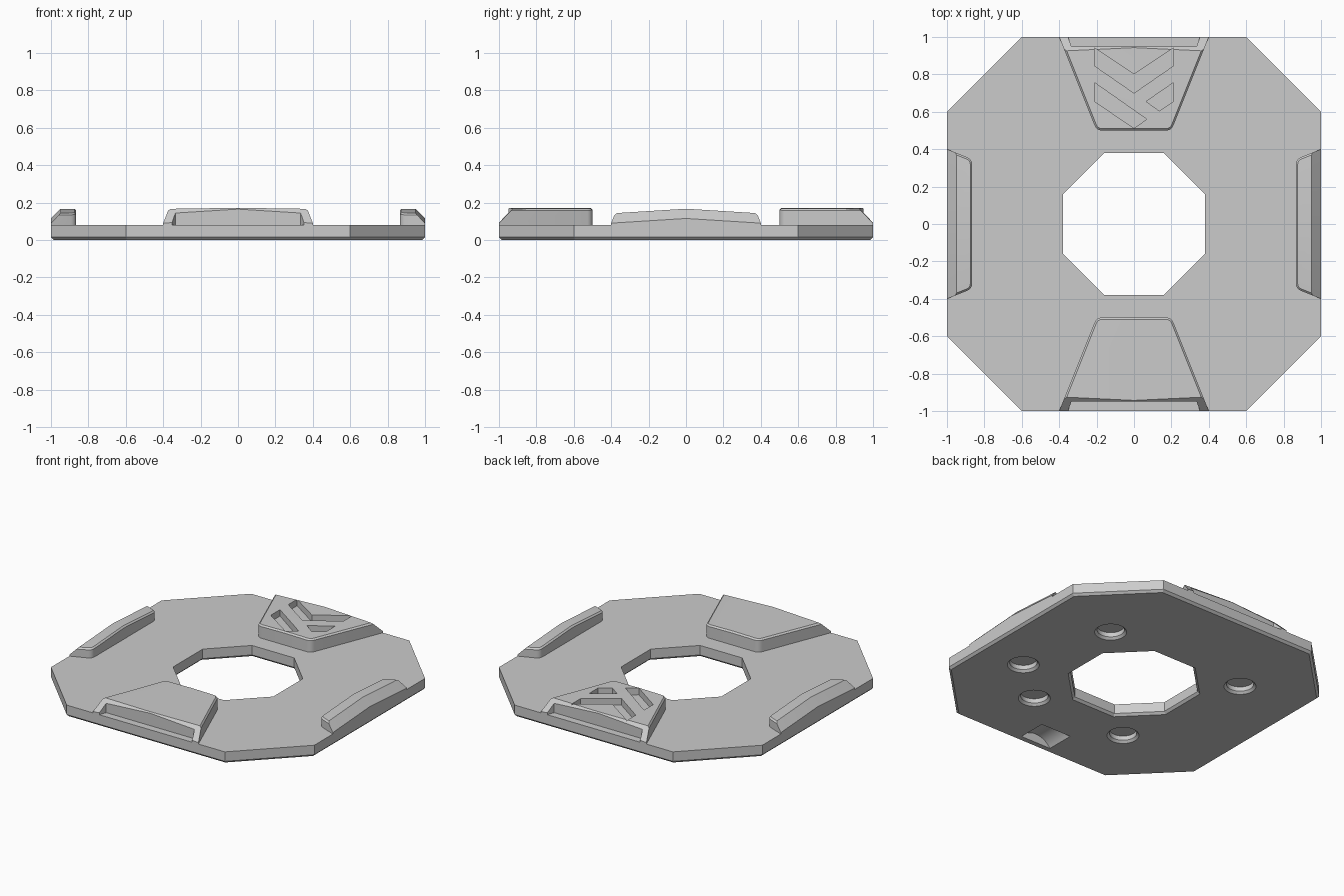
import bpy, bmesh, math
from mathutils import Vector, Matrix

if "Cube" in bpy.data.objects:
    bpy.data.objects.remove(bpy.data.objects["Cube"])

grey = bpy.data.materials.new("light_grey")
grey.diffuse_color = (0.6, 0.6, 0.6, 1)
grey.use_nodes = True
grey.node_tree.nodes["Principled BSDF"].inputs["Base Color"].default_value = grey.diffuse_color


def add_object(name, bm):
    bmesh.ops.recalc_face_normals(bm, faces=bm.faces)
    mesh = bpy.data.meshes.new(name)
    bm.to_mesh(mesh)
    bm.free()
    mesh.materials.append(grey)
    ob = bpy.data.objects.new(name, mesh)
    bpy.context.collection.objects.link(ob)
    return ob


def loft(rings):
    """Closed solid through matching rings of 3D points."""
    bm = bmesh.new()
    rows = [[bm.verts.new(p) for p in ring] for ring in rings]
    n = len(rows[0])
    for a, b in zip(rows, rows[1:]):
        for i in range(n):
            j = (i + 1) % n
            bm.faces.new((a[i], a[j], b[j], b[i]))
    bm.faces.new(rows[0])
    bm.faces.new(rows[-1])
    return bm


def prism(points, z0, z1):
    return loft([[(x, y, z) for x, y in points] for z in (z0, z1)])


def cut(ob, bm):
    """Subtract a solid from an object."""
    tool = add_object("cutter", bm)
    tool.hide_render = True
    mod = ob.modifiers.new("cut", 'BOOLEAN')
    mod.operation = 'DIFFERENCE'
    mod.solver = 'EXACT'
    mod.object = tool
    bpy.context.view_layer.objects.active = ob
    bpy.ops.object.modifier_apply(modifier=mod.name)
    bpy.data.objects.remove(tool, do_unlink=True)


def octagon(a, b, z):
    return [(x, y, z) for x, y in ((a, b), (b, a), (-b, a), (-a, b),
                                   (-a, -b), (-b, -a), (b, -a), (a, -b))]


def circle(cx, cy, r, z, n=32):
    return [(cx + r * math.cos(math.tau * i / n),
             cy + r * math.sin(math.tau * i / n), z) for i in range(n)]


# Base plate with a chamfered lower rim and an octagonal opening
plate = add_object("base_plate", loft([octagon(0.985, 0.594, 0),
                                       octagon(1, 0.6, 0.015),
                                       octagon(1, 0.6, 0.08)]))
cut(plate, loft([octagon(0.405, 0.17, -0.01), octagon(0.38, 0.16, 0.015),
                 octagon(0.38, 0.16, 0.12)]))

# Round sockets in the underside
for cx, cy in ((0.525, 0.4), (-0.525, 0.4), (0.36, -0.535),
               (-0.36, -0.535), (0.68, -0.26)):
    cut(plate, loft([circle(cx, cy, 0.11, -0.01), circle(cx, cy, 0.085, 0.015),
                     circle(cx, cy, 0.085, 0.045)]))

# Arched groove in the underside near the front
half, depth = 0.115, 0.06
rad = (half ** 2 + depth ** 2) / (2 * depth)
ang = math.asin(half / rad)
arch = [(-half, -0.02)] + [
    (rad * math.sin(t), depth - rad + rad * math.cos(t))
    for t in [ang * (i / 8 - 1) for i in range(17)]] + [(half, -0.02)]
cut(plate, loft([[(x, y, z) for x, z in arch] for y in (-0.95, -0.755)]))


def make_pad(name, inner_y, top, crown, turn):
    """Tapered raised pad, built at the front and turned about z."""
    w = 0.4 - 0.4 * (inner_y + 1)
    r = 0.03
    corner = Vector((w, inner_y))
    along_side = Vector((0.4, -1)).normalized()
    p0 = corner + along_side * r
    p2 = corner + Vector((-r, 0))
    right = [(0.4, -1)]
    for i in range(6):                      # rounded inner corner
        t = i / 5
        right.append(tuple(p0 * (1 - t) ** 2 + corner * 2 * t * (1 - t) + p2 * t * t))
    bm = prism(right + [(-x, y) for x, y in reversed(right)], 0.08, 0.3)
    # Crowned top and sloped outer edge
    planes = [((0, 0, top), (s * crown, 0, 1)) for s in (-1, 1)]
    planes += [((0, -1, 0.115), (s * 0.0625, -1, 1)) for s in (-1, 1)]
    for co, no in planes:
        geom = bm.verts[:] + bm.edges[:] + bm.faces[:]
        res = bmesh.ops.bisect_plane(bm, geom=geom, plane_co=co, plane_no=no,
                                     clear_outer=True, dist=1e-6)
        edges = [e for e in res["geom_cut"] if isinstance(e, bmesh.types.BMEdge)]
        bmesh.ops.edgeloop_fill(bm, edges=edges)
    bmesh.ops.recalc_face_normals(bm, faces=bm.faces)
    # Narrow bevel where the top meets the walls
    bm.normal_update()
    rim = []
    for e in bm.edges:
        if len(e.link_faces) == 2:
            zs = sorted(f.normal.z for f in e.link_faces)
            if zs[1] > 0.9 and abs(zs[0]) < 0.3:
                rim.append(e)
    bmesh.ops.bevel(bm, geom=rim, offset=0.01, offset_type='OFFSET',
                    segments=1, profile=0.5, affect='EDGES')
    bm.transform(Matrix.Rotation(math.radians(turn), 4, 'Z'))
    return add_object(name, bm)


front_pad = make_pad("front_pad", -0.5, 0.172, 0.015, 0)
back_pad = make_pad("back_pad", -0.5, 0.172, 0.015, 180)
right_pad = make_pad("right_pad", -0.865, 0.167, 0.0625, 90)
left_pad = make_pad("left_pad", -0.865, 0.167, 0.0625, -90)

# Open notches in the outer edges of the large pads
for pad, s in ((front_pad, -1), (back_pad, 1)):
    notch = [(-0.335, 0.95 * s), (0.335, 0.95 * s), (0.363, 1.03 * s), (-0.363, 1.03 * s)]
    cut(pad, prism(notch, 0.05, 0.25))

# Sunken chevrons on the back pad
chevrons = (
    [(-0.21, 0.94), (0, 0.8), (0.21, 0.94), (0.21, 0.845), (0, 0.7), (-0.21, 0.845)],
    [(-0.21, 0.755), (0.068, 0.56), (0, 0.512), (-0.21, 0.655)],
    [(0.065, 0.655), (0.21, 0.755), (0.21, 0.655), (0.135, 0.605)],
)
for shape in chevrons:
    cut(back_pad, prism(shape, 0.125, 0.25))

# Smooth the round parts, keep hard edges
for ob in (plate, front_pad, back_pad, right_pad, left_pad):
    bpy.ops.object.select_all(action='DESELECT')
    ob.select_set(True)
    bpy.context.view_layer.objects.active = ob
    bpy.ops.object.shade_smooth_by_angle(angle=math.radians(20))
